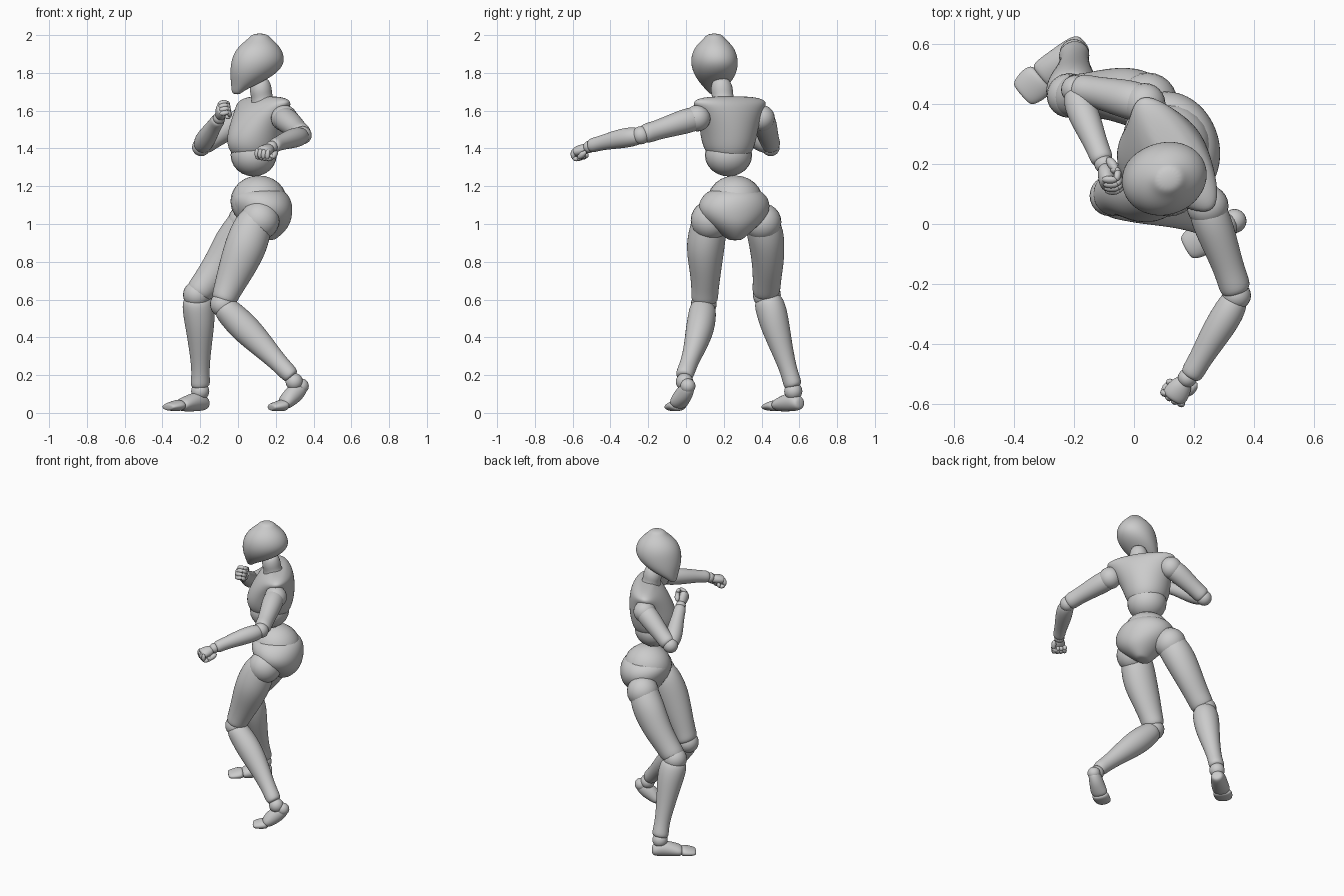
import bpy, bmesh, math
from mathutils import Vector, Matrix

SEG = 16


def frame(axis, front):
    """Side, front and axis unit vectors from an axis and a rough front."""
    a = Vector(axis).normalized()
    f = Vector(front)
    f = (f - a * f.dot(a)).normalized()
    return a.cross(f), f, a


def finish(name, bm):
    bmesh.ops.recalc_face_normals(bm, faces=bm.faces)
    me = bpy.data.meshes.new(name)
    bm.to_mesh(me)
    bm.free()
    me.shade_smooth()
    ob = bpy.data.objects.new(name, me)
    bpy.context.collection.objects.link(ob)
    return ob


def loft(name, rings, front, axis=None, cap=0.3):
    """Smooth body through elliptical rings (x, y, z, half width, half depth)."""
    first, last = Vector(rings[0][:3]), Vector(rings[-1][:3])
    s, f, a = frame(axis or last - first, front)
    data = [(Vector(r[:3]), r[3] * 1.03, r[-1] * 1.03) for r in rings]
    c0, w0, d0 = data[0]
    c1, w1, d1 = data[-1]
    e0, e1 = a * cap * min(w0, d0), a * cap * min(w1, d1)
    data = [(c0 - e0, w0 * .7, d0 * .7)] + data + [(c1 + e1, w1 * .7, d1 * .7)]
    bm = bmesh.new()
    loops = []
    for c, w, d in data:
        loops.append([bm.verts.new(c + s * w * math.cos(t) + f * d * math.sin(t))
                      for t in (2 * math.pi * i / SEG for i in range(SEG))])
    for p, q in zip(loops, loops[1:]):
        for i in range(SEG):
            j = (i + 1) % SEG
            bm.faces.new((p[i], p[j], q[j], q[i]))
    for lp, pole in ((loops[0], c0 - e0 * 1.3), (loops[-1], c1 + e1 * 1.3)):
        v = bm.verts.new(pole)
        for i in range(SEG):
            bm.faces.new((lp[i], lp[(i + 1) % SEG], v))
    ob = finish(name, bm)
    mod = ob.modifiers.new("smooth", 'SUBSURF')
    mod.levels = mod.render_levels = 2
    return ob


def ball(name, c, radii, axis=(0, 0, 1), front=(0, -1, 0), seg=24):
    """Ellipsoid with radii along side, front and axis."""
    if not isinstance(radii, tuple):
        radii = (radii,) * 3
    s, f, a = frame(axis, front)
    m = Matrix((s, f, a)).transposed().to_4x4() @ Matrix.Diagonal((*radii, 1))
    bm = bmesh.new()
    bmesh.ops.create_uvsphere(bm, u_segments=seg, v_segments=seg // 2, radius=1,
                              matrix=Matrix.Translation(c) @ m)
    return finish(name, bm)


def fist(side_name, wrist, heading, palm, thumb_sign):
    """Palm block, four curled fingers and a thumb."""
    s, p, h = frame(heading, palm)
    w = Vector(wrist)
    loft(side_name + "_palm", [(*(w + h * t + p * .004), a, b) for t, a, b in
         ((.015, .026, .024), (.045, .04, .03), (.085, .044, .028))], p, h)
    for i in range(4):
        k = w + h * (.098 - .004 * abs(i - 1.5)) + s * (i - 1.5) * .022
        for j, (o, d, ln) in enumerate(((p * .014, p + h * .25, .027),
                                        (p * .042 - h * .012, p * .3 - h, .022),
                                        (p * .036 - h * .036, -p - h * .3, .016))):
            ball(f"{side_name}_finger_{i}_{j}", k + o, (.0125, .0145, ln), d, s, 12)
    t = w + s * thumb_sign * .038 + p * .03
    ball(side_name + "_thumb_base", t + h * .035, (.016, .016, .032), h + p * .4, s, 14)
    ball(side_name + "_thumb_tip", t + h * .068 + p * .014 - s * thumb_sign * .014,
         (.013, .013, .025), h * .5 - s * thumb_sign, p, 14)


# Head and neck
loft("head", [(-.005, .152, 1.70, .038, .026), (.022, .153, 1.73, .066, .056),
              (.052, .154, 1.76, .09, .09), (.083, .153, 1.80, .111, .126),
              (.104, .151, 1.85, .121, .144), (.109, .15, 1.90, .116, .135),
              (.112, .15, 1.945, .094, .106), (.115, .15, 1.98, .056, .062)],
     (-.92, -.39, 0), (0, 0, 1), .4)
loft("neck", [(.135, .20, 1.63, .07), (.127, .195, 1.67, .053),
              (.12, .19, 1.71, .06), (.118, .185, 1.75, .05)], (-1, 0, 0))

# Chest, abdomen and pelvis
loft("chest", [(.09, .23, 1.345, .085, .095), (.083, .227, 1.385, .125, .132),
               (.085, .226, 1.45, .145, .148), (.105, .228, 1.53, .166, .138),
               (.125, .23, 1.60, .198, .115), (.138, .232, 1.64, .226, .09),
               (.142, .232, 1.66, .205, .065)], (-.84, -.54, 0), (0, 0, 1), .2)
ball("abdomen", (.083, .225, 1.365), (.122, .125, .113))
ball("waist", (.11, .26, 1.12), (.15, .148, .137))
loft("pelvis", [(.145, .26, .925, .045, .065), (.15, .255, .98, .115, .118),
                (.138, .255, 1.04, .178, .145), (.125, .255, 1.10, .195, .16),
                (.115, .258, 1.155, .168, .152)], (-.95, -.3, 0), (0, 0, 1), .2)

# Left leg, bent with the heel raised
ball("left_hip", (.115, .13, 1.02), .105)
loft("left_thigh", [(.10, .125, 1.04, .085), (.075, .118, .98, .098, .105),
                    (.037, .10, .87, .102, .112), (-.022, .103, .73, .079, .09),
                    (-.06, .10, .64, .07, .072), (-.075, .098, .60, .072, .068)],
     (-1, 0, 0))
ball("left_knee", (-.08, .094, .575), .068)
loft("left_shin", [(-.07, .09, .555, .07, .066), (-.025, .085, .51, .074, .074),
                   (.04, .074, .445, .075, .08), (.13, .05, .355, .06, .065),
                   (.22, .015, .26, .044, .047), (.278, -.008, .2, .05, .048)],
     (-.7, 0, -.7))
ball("left_ankle", (.298, -.008, .165), .046)
ball("left_heel", (.335, .01, .142), .04)
loft("left_foot", [(.338, .012, .138, .035, .038), (.305, -.005, .108, .043, .05),
                   (.27, -.028, .075, .05, .045), (.245, -.04, .05, .052, .036)],
     (-.6, -.3, .7))
loft("left_toes", [(.245, -.04, .042, .053, .032), (.21, -.06, .035, .054, .027),
                   (.178, -.078, .03, .045, .02)], (0, 0, 1))

# Right leg, standing
ball("right_hip", (.045, .405, 1.01), .1)
loft("right_thigh", [(.055, .395, 1.04, .085), (.02, .415, .97, .097),
                     (-.025, .428, .90, .094, .104), (-.09, .435, .79, .083, .09),
                     (-.165, .428, .69, .073, .077), (-.205, .425, .64, .075, .075)],
     (-1, 0, 0))
ball("right_knee", (-.217, .428, .625), .074)
loft("right_shin", [(-.213, .435, .595, .076, .083), (-.207, .455, .53, .08, .085),
                    (-.202, .475, .45, .075, .075), (-.2, .51, .33, .057, .057),
                    (-.198, .548, .21, .043, .045), (-.2, .565, .15, .05, .055)],
     (-.9, -.4, 0))
ball("right_ankle", (-.2, .568, .115), .048)
loft("right_foot", [(-.175, .598, .052, .038, .036), (-.205, .573, .062, .047, .052),
                    (-.25, .533, .054, .052, .046), (-.3, .492, .042, .057, .034)],
     (0, 0, 1))
loft("right_toes", [(-.312, .484, .04, .058, .031), (-.34, .46, .036, .06, .026),
                    (-.37, .434, .031, .05, .019)], (0, 0, 1))

# Left arm, reaching out
ball("left_shoulder", (.245, .06, 1.56), .07)
loft("left_upper_arm", [(.24, .06, 1.56, .062), (.262, 0, 1.545, .066),
                        (.292, -.08, 1.52, .058), (.32, -.16, 1.495, .05),
                        (.338, -.215, 1.478, .054)], (0, 0, 1))
ball("left_elbow", (.342, -.238, 1.47), .048)
loft("left_forearm", [(.338, -.25, 1.466, .045), (.312, -.30, 1.46, .053),
                      (.268, -.37, 1.447, .049), (.218, -.455, 1.428, .037),
                      (.192, -.5, 1.415, .039)], (0, 0, 1))
ball("left_wrist", (.178, -.513, 1.408), .032)
fist("left_hand", (.178, -.51, 1.408), (-.5, -.75, -.22), (-.15, 0, -1), 1)

# Right arm, raised in guard
ball("right_shoulder", (.035, .40, 1.56), .07)
loft("right_upper_arm", [(.035, .40, 1.56, .062), (-.01, .413, 1.535, .066),
                         (-.075, .428, 1.49, .058), (-.14, .442, 1.445, .05),
                         (-.178, .449, 1.42, .053)], (0, 0, 1))
ball("right_elbow", (-.195, .448, 1.407), .048)
loft("right_forearm", [(-.192, .435, 1.413, .045), (-.18, .395, 1.438, .053),
                       (-.155, .335, 1.475, .049), (-.122, .255, 1.527, .037),
                       (-.106, .215, 1.55, .039)], (-1, 0, 0))
ball("right_wrist", (-.1, .2, 1.56), .032)
fist("right_hand", (-.1, .2, 1.56), (.1, -.75, .55), (.7, -.1, .2), 1)
